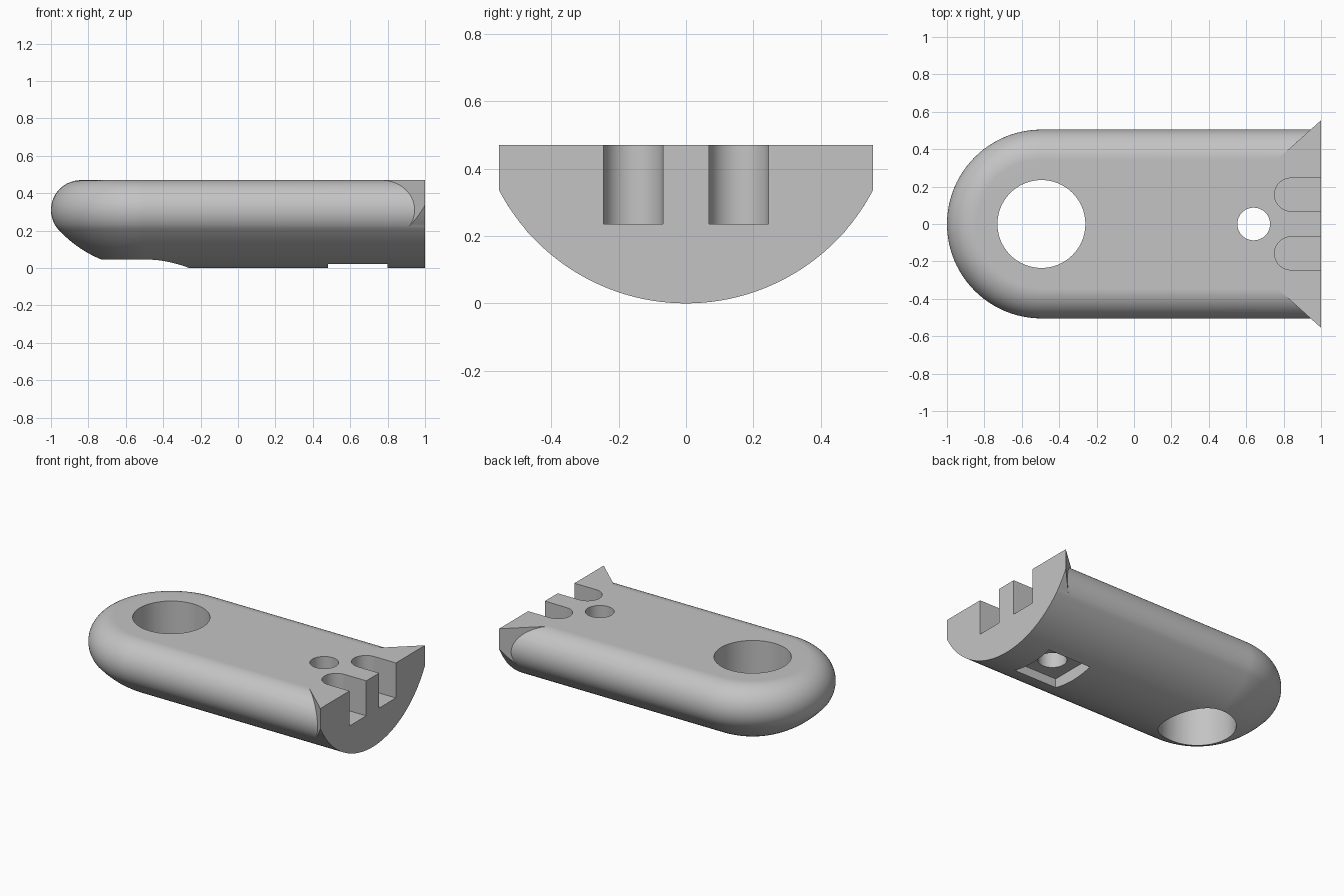
import bpy, bmesh
from math import sin, cos, pi, sqrt, atan2

cube = bpy.data.objects.get("Cube")
if cube:
    bpy.data.objects.remove(cube, do_unlink=True)

TOP = 0.47          # height of the flat top
BELLY = 0.627       # radius of the round underside
EDGE = 0.16         # radius of the rounded top edge
EDGE_Y = 0.345      # centre of that rounding
NOSE_X = -0.495     # centre of the round end and the large hole

grey = bpy.data.materials.new("mid grey")
grey.use_nodes = True
colour = (0.55, 0.55, 0.55, 1)
grey.diffuse_color = colour
grey.node_tree.nodes["Principled BSDF"].inputs["Base Color"].default_value = colour


def finish(name, bm):
    bmesh.ops.recalc_face_normals(bm, faces=bm.faces)
    mesh = bpy.data.meshes.new(name)
    bm.to_mesh(mesh)
    bm.free()
    mesh.materials.append(grey)
    obj = bpy.data.objects.new(name, mesh)
    bpy.context.collection.objects.link(obj)
    return obj


def loft(bm, rings, closed):
    rows = [[bm.verts.new(p) for p in ring] for ring in rings]
    for a, b in zip(rows, rows[1:]):
        for i in range(len(a) if closed else len(a) - 1):
            j = (i + 1) % len(a)
            bm.faces.new((a[i], a[j], b[j], b[i]))
    return rows


def prism(name, outline, z0, z1):
    bm = bmesh.new()
    rows = loft(bm, [[(x, y, z) for x, y in outline] for z in (z0, z1)], True)
    for row in rows:
        bm.faces.new(row)
    return finish(name, bm)


def arc(cx, cy, r, start, end, n):
    return [(cx + r * cos(start + (end - start) * i / n),
             cy + r * sin(start + (end - start) * i / n)) for i in range(n + 1)]


def combine(target, tool, operation):
    mod = target.modifiers.new(operation, "BOOLEAN")
    mod.operation = operation
    mod.solver = "EXACT"
    mod.object = tool
    bpy.context.view_layer.objects.active = target
    bpy.ops.object.modifier_apply(modifier=mod.name)
    bpy.data.objects.remove(tool, do_unlink=True)


# Body: half section swept along one side, round the nose and back
tangent = atan2(TOP - EDGE - BELLY, EDGE_Y)
section = arc(0, BELLY, BELLY, -pi / 2, tangent, 20)
section += arc(EDGE_Y, TOP - EDGE, EDGE, tangent, pi / 2, 20)[1:]
section[0] = (0, 0)
section.append((0, TOP))
rings = [[(1, -r, z) for r, z in section]]
for i in range(49):
    a = -pi / 2 - pi * i / 48
    rings.append([(NOSE_X + r * cos(a), r * sin(a), z) for r, z in section])
rings.append([(1, r, z) for r, z in section])
bm = bmesh.new()
loft(bm, rings, False)
bmesh.ops.remove_doubles(bm, verts=bm.verts, dist=0.0001)
bmesh.ops.holes_fill(bm, edges=[e for e in bm.edges if e.is_boundary], sides=0)
body = finish("body", bm)

# Flared corners at the square end
for side in (-1, 1):
    rings = []
    for i in range(13):
        x = 0.78 + 0.22 * i / 12
        w = 0.555 - 0.9 * (1 - x)
        ring = [(x, side * 0.28, TOP)]
        for k in range(17):
            y = 0.28 + (w - 0.28) * k / 16
            ring.append((x, side * y, BELLY + 0.0005 - sqrt(BELLY ** 2 - y * y)))
        rings.append(ring + [(x, side * w, TOP)])
    bm = bmesh.new()
    rows = loft(bm, rings, True)
    bm.faces.new(rows[0])
    bm.faces.new(rows[-1])
    combine(body, finish("flare", bm), "UNION")

# Through holes, the two slots and the square recess underneath
cutters = [
    (arc(NOSE_X, 0, 0.235, 0, 2 * pi, 64)[:-1], -0.1, 0.6),
    (arc(0.64, 0, 0.0875, 0, 2 * pi, 40)[:-1], -0.1, 0.6),
    ([(0.48, -0.16), (0.8, -0.16), (0.8, 0.16), (0.48, 0.16)], -0.1, 0.08),
]
for y in (-0.157, 0.157):
    slot = arc(0.84, y, 0.0885, pi / 2, 3 * pi / 2, 24)
    cutters.append((slot + [(1.1, y - 0.0885), (1.1, y + 0.0885)], 0.235, 0.6))
for outline, z0, z1 in cutters:
    combine(body, prism("cutter", outline, z0, z1), "DIFFERENCE")

# Smooth curves, crisp edges
bpy.ops.object.select_all(action="DESELECT")
body.select_set(True)
bpy.context.view_layer.objects.active = body
bpy.ops.object.shade_smooth_by_angle(angle=pi / 6)
normals = body.modifiers.new("even shading", "WEIGHTED_NORMAL")
normals.keep_sharp = True
